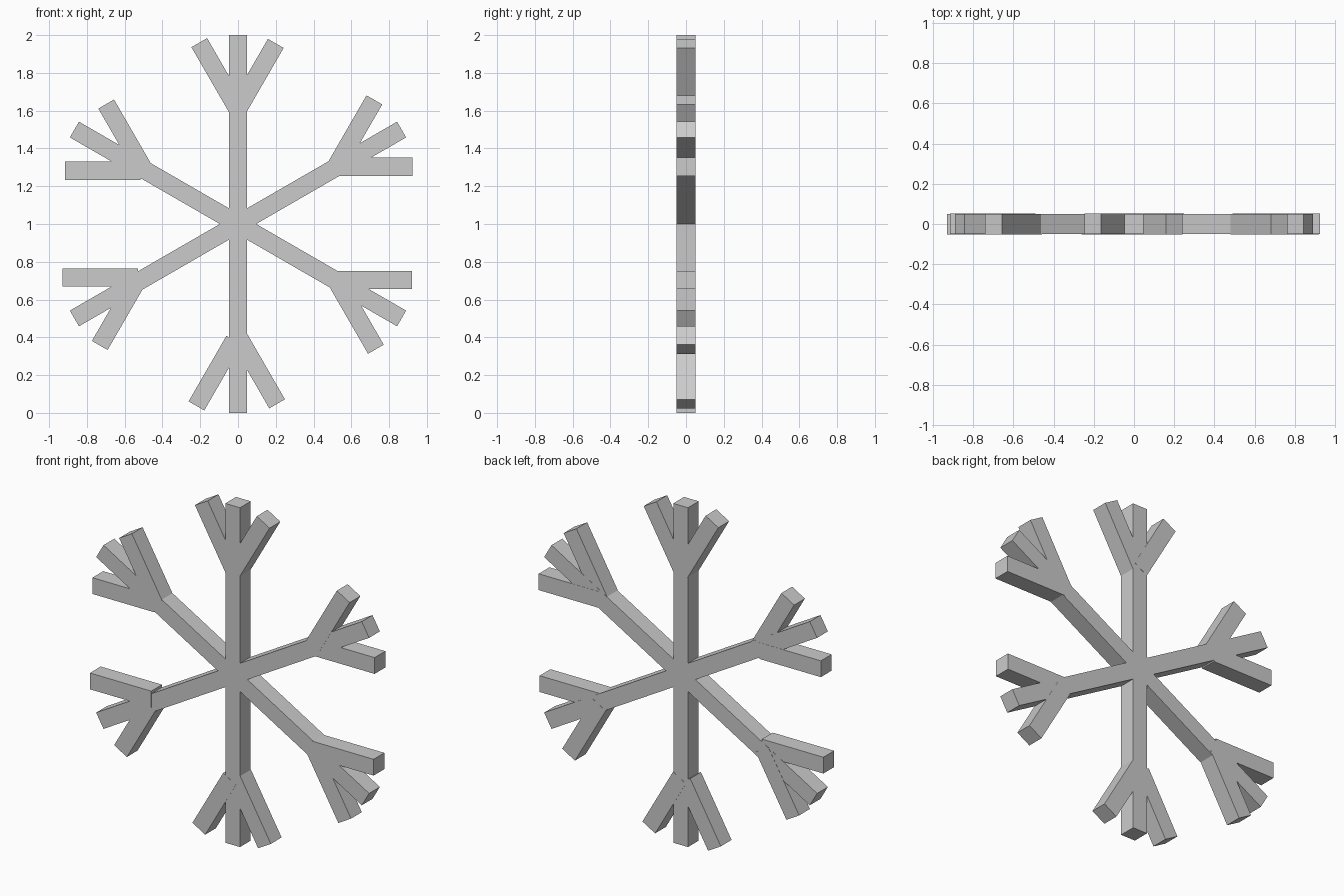
import bpy
from math import radians, cos, sin

if "Cube" in bpy.data.objects:
    bpy.data.objects.remove(bpy.data.objects["Cube"])

WIDTH, DEPTH = 0.096, 0.1


def bar(name, tip, angle, length, y=0.0):
    """Square bar in the XZ plane ending at tip, pointing along angle (degrees)."""
    a = radians(angle)
    x = tip[0] - cos(a) * length / 2
    z = tip[1] - sin(a) * length / 2
    bpy.ops.mesh.primitive_cube_add(size=1, location=(x, y, z), rotation=(0, -a, 0))
    ob = bpy.context.object
    ob.name = name
    ob.scale = (length, DEPTH, WIDTH)
    return ob


# Three long bars crossing at the centre make the six arms
for angle in (90, 30, 150):
    a = radians(angle)
    bar("main_bar", (cos(a), 1 + sin(a)), angle, 2.0)

# Two slightly uneven side branches per arm: tip x, tip z, direction
branches = [
    (0.200, 1.956, 60), (-0.205, 1.960, 120),    # top arm
    (0.722, 1.657, 60), (0.925, 1.303, 0),       # upper right arm
    (-0.698, 1.635, 120), (-0.915, 1.282, 180),  # upper left arm
    (-0.930, 0.717, 180), (-0.732, 0.357, 240),  # lower left arm
    (0.920, 0.703, 0), (0.730, 0.337, 300),      # lower right arm
    (-0.220, 0.037, 240), (0.207, 0.048, 300),   # bottom arm
]
for i, (x, z, angle) in enumerate(branches):
    bar("side_branch", (x, z), angle, 0.4, 0.001 if i % 2 else -0.001)
